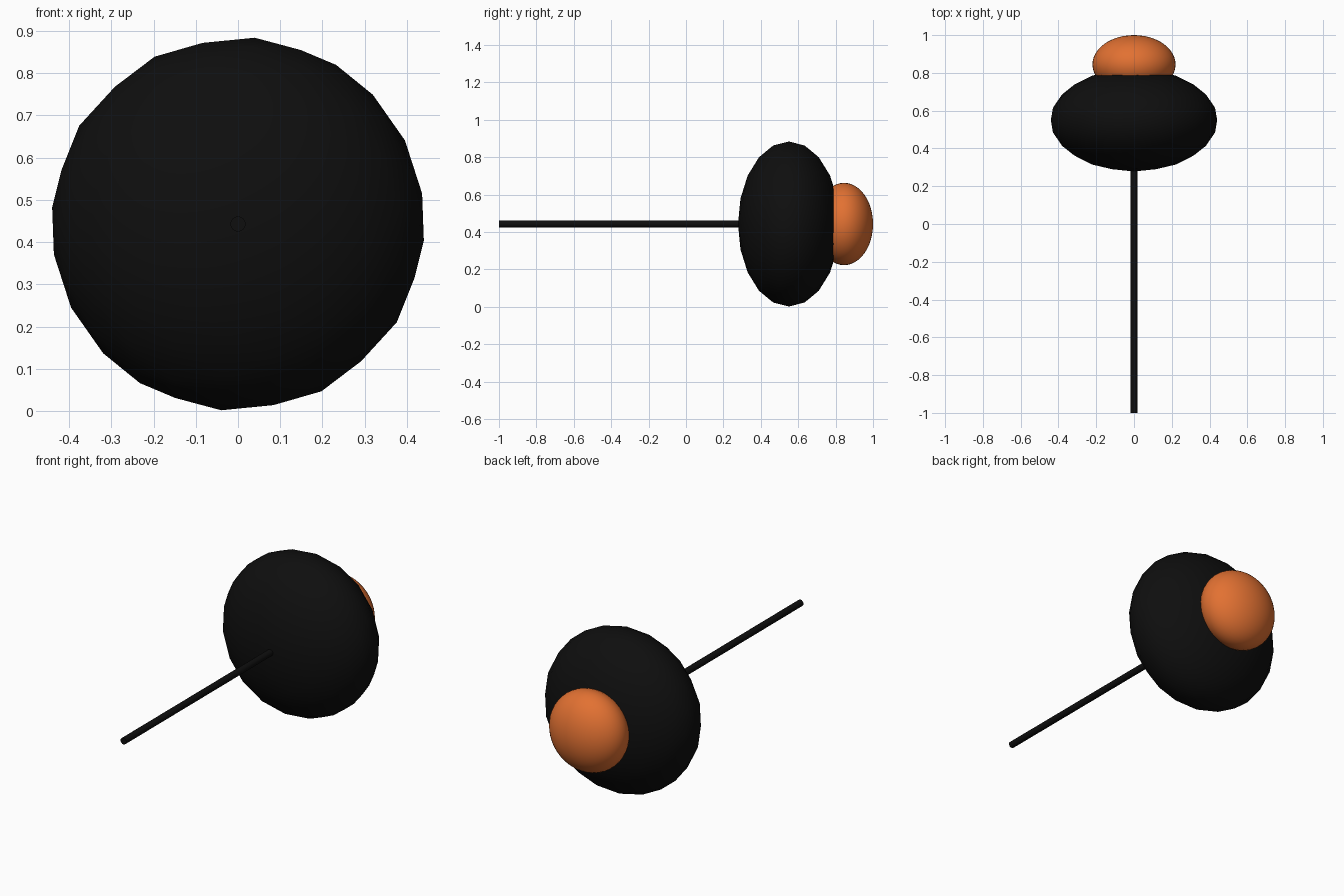
import bpy, math
from mathutils import Matrix

if "Cube" in bpy.data.objects:
    bpy.data.objects.remove(bpy.data.objects["Cube"])

ZC = 0.443  # height of the common axis


def material(name, rgb):
    m = bpy.data.materials.new(name)
    m.diffuse_color = (*rgb, 1.0)
    m.use_nodes = True
    m.node_tree.nodes["Principled BSDF"].inputs["Base Color"].default_value = m.diffuse_color
    return m


black = material("matte black", (0.0045, 0.0045, 0.0045))
orange = material("warm orange", (0.76, 0.165, 0.032))


def finish(name, mat, matrix):
    """Name the active object, bake its transform, colour and smooth it."""
    ob = bpy.context.object
    ob.name = name
    ob.data.transform(matrix)
    ob.data.materials.append(mat)
    for p in ob.data.polygons:
        p.use_smooth = True
    return ob


def place(y, rx, ry, rz, rot):
    return Matrix.Translation((0, y, ZC)) @ Matrix.Diagonal((rx, ry, rz, 1)) @ rot


# Large faceted-outline body, turned so an edge midpoint faces up
bpy.ops.mesh.primitive_ico_sphere_add(subdivisions=3, radius=1)
finish("body", black,
       place(0.55, 0.442, 0.272, 0.443, Matrix.Rotation(math.radians(31.717), 4, 'Y')))

# Smooth orange cap at the back
bpy.ops.mesh.primitive_uv_sphere_add(segments=48, ring_count=24, radius=1)
finish("back_cap", orange,
       place(0.845, 0.22, 0.155, 0.22, Matrix.Rotation(math.pi / 2, 4, 'X')))

# Long thin rod running forward from the body
bpy.ops.mesh.primitive_cylinder_add(vertices=16, radius=0.018, depth=1.4)
finish("rod", black,
       place(-0.3, 1, 1, 1, Matrix.Rotation(math.pi / 2, 4, 'X')))
bpy.ops.object.shade_smooth_by_angle(angle=math.radians(40))
